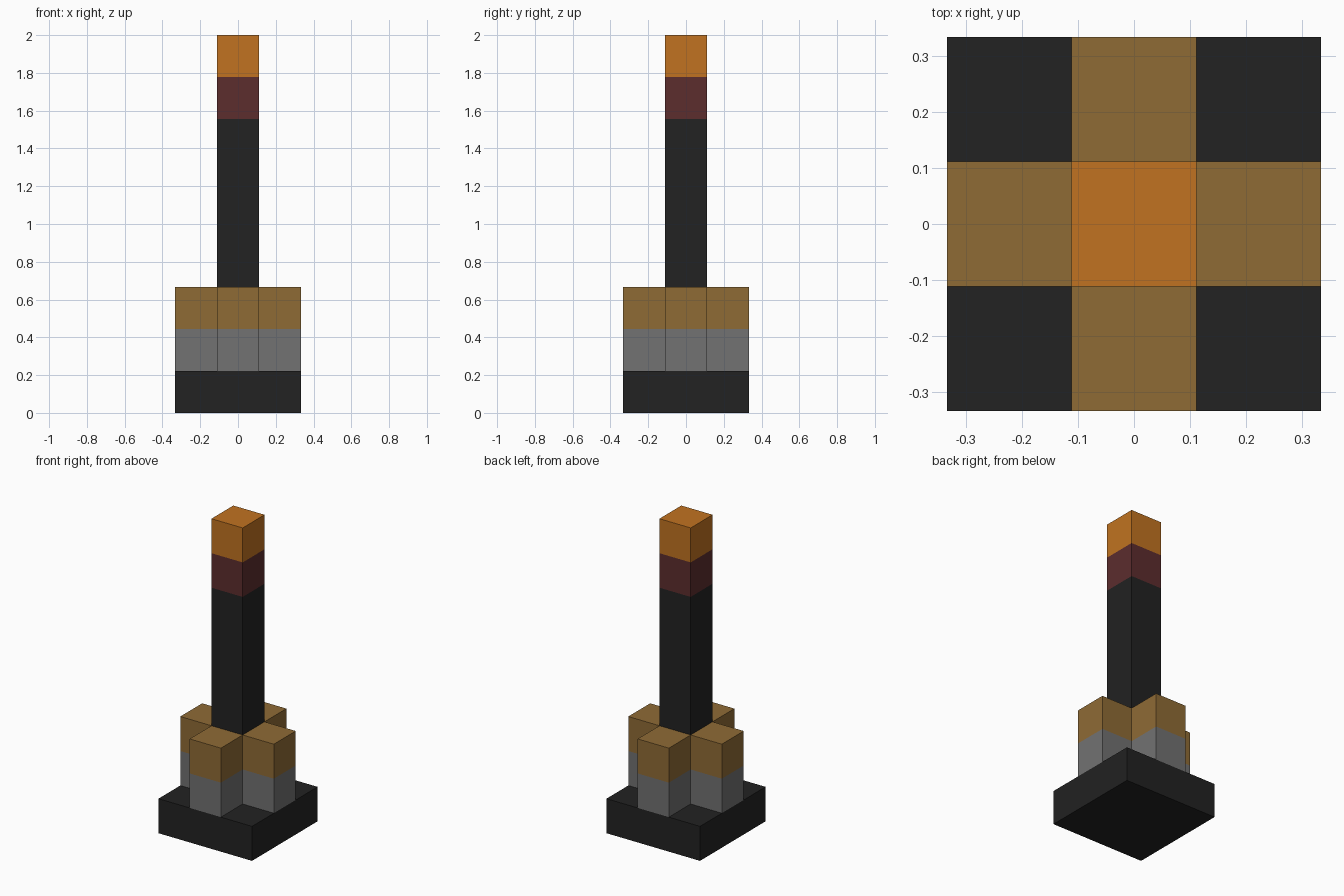
import bpy
import bmesh

# Remove the default cube
cube = bpy.data.objects.get("Cube")
if cube:
    bpy.data.objects.remove(cube, do_unlink=True)

U = 2 / 9  # edge length of one block
H = U / 2  # half a block


def material(name, rgb):
    mat = bpy.data.materials.new(name)
    mat.use_nodes = True
    colour = (*rgb, 1.0)
    mat.diffuse_color = colour
    mat.node_tree.nodes["Principled BSDF"].inputs["Base Color"].default_value = colour
    return mat


charcoal = material("charcoal", (0.016, 0.016, 0.016))
grey = material("stone grey", (0.168, 0.168, 0.168))
tan = material("tan", (0.275, 0.147, 0.036))
maroon = material("maroon", (0.107, 0.026, 0.027))
orange = material("orange", (0.533, 0.171, 0.015))


def stack(name, outline, bottom, bands):
    """Extrude an outline upward in coloured bands of (blocks high, material)."""
    bm = bmesh.new()
    levels = [bottom]
    for height, _ in bands:
        levels.append(levels[-1] + height)
    rings = [[bm.verts.new((x, y, z * U)) for x, y in outline] for z in levels]
    n = len(outline)
    bm.faces.new(rings[0][::-1])
    for index, (low, high) in enumerate(zip(rings, rings[1:])):
        for i in range(n):
            j = (i + 1) % n
            side = bm.faces.new((low[i], low[j], high[j], high[i]))
            side.material_index = index
    bm.faces.new(rings[-1]).material_index = len(bands) - 1
    mesh = bpy.data.meshes.new(name)
    bm.to_mesh(mesh)
    bm.free()
    for _, mat in bands:
        mesh.materials.append(mat)
    obj = bpy.data.objects.new(name, mesh)
    bpy.context.collection.objects.link(obj)
    return obj


def square(r):
    return [(-r, -r), (r, -r), (r, r), (-r, r)]


# Plus-shaped outline: one arm turned through four quarter turns
R = 3 * H
cross, arm = [], [(-H, -R), (H, -R), (H, -H)]
for _ in range(4):
    cross += arm
    arm = [(-y, x) for x, y in arm]

# Square base slab
stack("base", square(R), 0, [(1, charcoal)])

# Four buttresses around the foot of the column
stack("buttresses", cross, 1, [(1, grey), (1, tan)])

# Tall column with coloured tip
stack("column", square(H), 3, [(4, charcoal), (1, maroon), (1, orange)])
